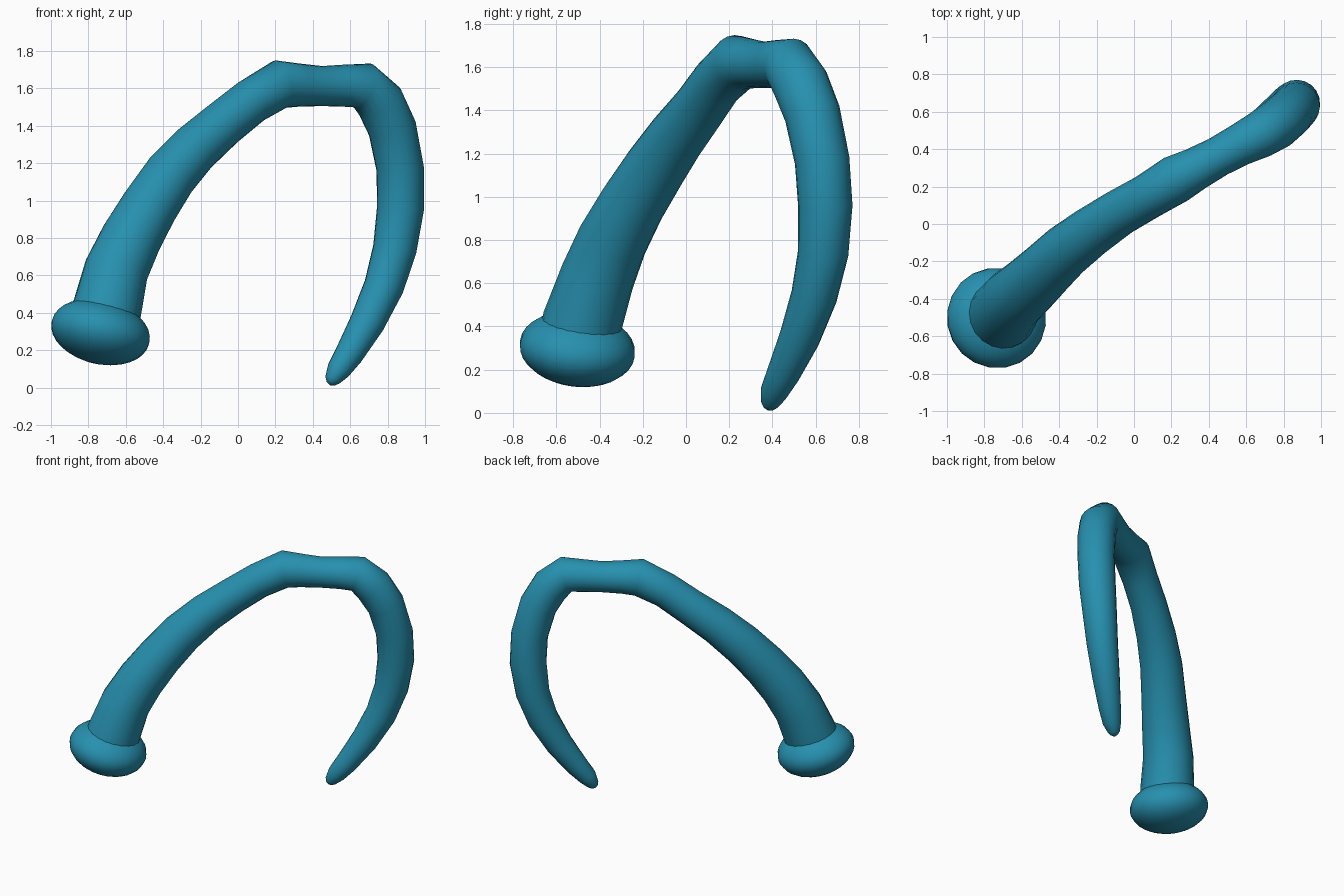
import bpy, bmesh, math
from mathutils import Vector, Matrix

if "Cube" in bpy.data.objects:
    bpy.data.objects.remove(bpy.data.objects["Cube"])

teal = bpy.data.materials.new("teal")
teal.diffuse_color = (0.02, 0.28, 0.43, 1)
teal.use_nodes = True
teal.node_tree.nodes["Principled BSDF"].inputs["Base Color"].default_value = teal.diffuse_color


def finish(name, bm, angle):
    bmesh.ops.recalc_face_normals(bm, faces=bm.faces)
    me = bpy.data.meshes.new(name)
    bm.to_mesh(me)
    bm.free()
    me.materials.append(teal)
    ob = bpy.data.objects.new(name, me)
    bpy.context.collection.objects.link(ob)
    bpy.ops.object.select_all(action='DESELECT')
    ob.select_set(True)
    bpy.context.view_layer.objects.active = ob
    bpy.ops.object.shade_smooth_by_angle(angle=math.radians(angle))
    return ob


def tube(name, path, tip, sides=20):
    """Sweep circles of varying radius along a path, closed by a tip point."""
    bm = bmesh.new()
    pts = [Vector(p[:3]) for p in path]
    side = Vector((0.55, -0.83, 0))  # roughly normal to the plane of the arch
    rings = []
    for i, p in enumerate(pts):
        a, b = pts[max(i - 1, 0)], pts[min(i + 1, len(pts) - 1)]
        t = (p - a).normalized() + (b - p).normalized()
        t.normalize()
        u = (side - t * side.dot(t)).normalized()
        v = t.cross(u)
        r = path[i][3]
        rings.append([bm.verts.new(p + r * (u * math.cos(k) + v * math.sin(k)))
                      for k in (2 * math.pi * j / sides for j in range(sides))])
    for r0, r1 in zip(rings, rings[1:]):
        for j in range(sides):
            k = (j + 1) % sides
            bm.faces.new((r0[j], r0[k], r1[k], r1[j]))
    bm.faces.new(rings[0])
    end = bm.verts.new(tip)
    for j in range(sides):
        bm.faces.new((rings[-1][j], rings[-1][(j + 1) % sides], end))
    return finish(name, bm, 60)


# curved arm: x, y, z, radius
tube("curved_arm", [
    (-0.735, -0.51, 0.28, 0.185), (-0.70, -0.48, 0.42, 0.185),
    (-0.65, -0.41, 0.63, 0.172), (-0.57, -0.34, 0.80, 0.163),
    (-0.475, -0.25, 0.965, 0.153), (-0.365, -0.145, 1.13, 0.145),
    (-0.235, -0.045, 1.275, 0.135), (-0.08, 0.06, 1.41, 0.125),
    (0.07, 0.145, 1.53, 0.122), (0.225, 0.24, 1.622, 0.13),
    (0.33, 0.295, 1.617, 0.115), (0.45, 0.36, 1.612, 0.107),
    (0.56, 0.42, 1.614, 0.112), (0.67, 0.475, 1.615, 0.125),
    (0.76, 0.53, 1.525, 0.132), (0.825, 0.585, 1.385, 0.13),
    (0.867, 0.63, 1.17, 0.127), (0.869, 0.645, 0.96, 0.126),
    (0.838, 0.635, 0.74, 0.117), (0.78, 0.593, 0.54, 0.107),
    (0.69, 0.525, 0.345, 0.094), (0.595, 0.45, 0.18, 0.077),
    (0.538, 0.407, 0.095, 0.064), (0.505, 0.388, 0.042, 0.042),
    (0.497, 0.382, 0.024, 0.026)], (0.492, 0.378, 0.012))

# flattened round knob at the base
bm = bmesh.new()
tilt = Vector((0.23, 0.12, 1)).to_track_quat('Z', 'Y').to_matrix().to_4x4()
bmesh.ops.create_uvsphere(
    bm, u_segments=20, v_segments=16, radius=1,
    matrix=Matrix.Translation((-0.735, -0.503, 0.297)) @ tilt
    @ Matrix.Diagonal((0.27, 0.27, 0.17, 1)))
finish("base_knob", bm, 60)
